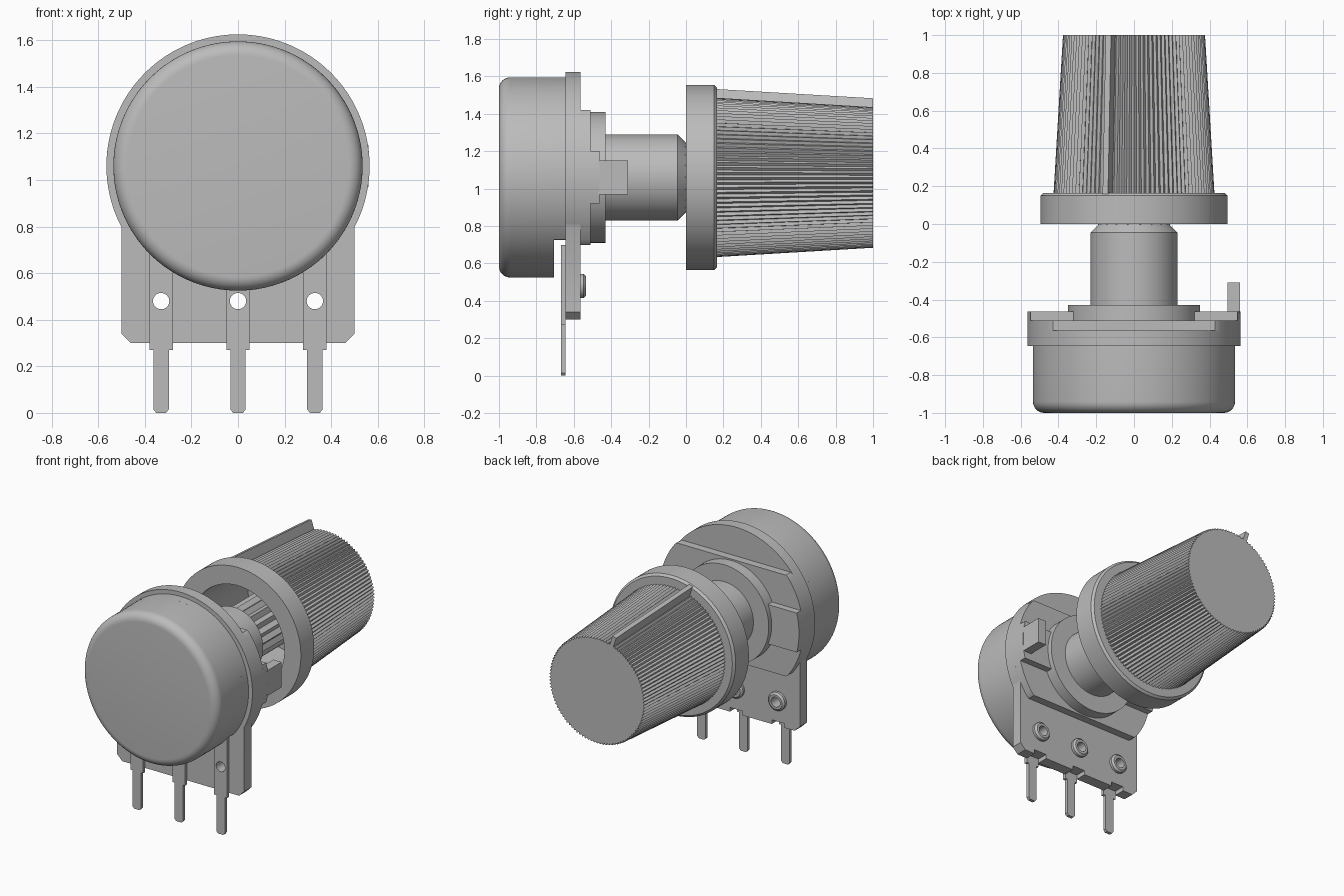
import bpy, bmesh
from math import sin, cos, pi, radians, asin

cube = bpy.data.objects.get("Cube")
if cube:
    bpy.data.objects.remove(cube, do_unlink=True)

AXIS = 1.06          # height of the shaft axis
BODY_R = 0.565       # radius of the mounting flange
PIN_X = (-0.33, 0, 0.33)
HOLE_Z = 0.48

grey = bpy.data.materials.new("plain_grey")
grey.use_nodes = True
grey.diffuse_color = (0.5, 0.5, 0.5, 1)
grey.node_tree.nodes["Principled BSDF"].inputs["Base Color"].default_value = (0.5, 0.5, 0.5, 1)


def finish(name, bm):
    bmesh.ops.remove_doubles(bm, verts=bm.verts, dist=1e-5)
    bmesh.ops.recalc_face_normals(bm, faces=bm.faces)
    mesh = bpy.data.meshes.new(name)
    bm.to_mesh(mesh)
    bm.free()
    mesh.materials.append(grey)
    ob = bpy.data.objects.new(name, mesh)
    bpy.context.collection.objects.link(ob)
    return ob


def lathe(name, profile, seg=96, x=0, z=AXIS, groove=0):
    """Turn (radius, y) points about a y axis; groove sinks every other column."""
    bm = bmesh.new()
    rings = []
    for r, y in profile:
        ring = []
        for i in range(seg):
            a = 2 * pi * i / seg
            rr = max(r - groove * (i % 2), 0)
            ring.append(bm.verts.new((x + rr * cos(a), y, z + rr * sin(a))))
        rings.append(ring)
    for p, q in zip(rings, rings[1:]):
        for i in range(seg):
            j = (i + 1) % seg
            bm.faces.new((p[i], p[j], q[j], q[i]))
    # close ends that sit on the axis with a single flat cap
    for ring, (r, y) in ((rings[0], profile[0]), (rings[-1], profile[-1])):
        if r == 0:
            bmesh.ops.pointmerge(bm, verts=ring, merge_co=(x, y, z))
    return finish(name, bm)


def slab(name, outline, y0, y1):
    """Extrude an (x, z) outline along y."""
    bm = bmesh.new()
    face = bm.faces.new([bm.verts.new((x, y0, z)) for x, z in outline])
    new = bmesh.ops.extrude_face_region(bm, geom=[face])["geom"]
    for v in new:
        if isinstance(v, bmesh.types.BMVert):
            v.co.y = y1
    return finish(name, bm)


def rect(x0, x1, z0, z1):
    return [(x0, z0), (x1, z0), (x1, z1), (x0, z1)]


def arc(r, a0, a1, steps):
    return [(r * cos(a0 + (a1 - a0) * i / steps), AXIS + r * sin(a0 + (a1 - a0) * i / steps))
            for i in range(steps + 1)]


def flat_disk(r, low, high, seg=160):
    """Disk outline with flats cut at two heights."""
    pts = []
    for x, z in arc(r, 0, 2 * pi, seg)[:-1]:
        pts.append((x, min(max(z, low), high)))
    return pts


def drill(ob, x):
    cutter = lathe("hole_cutter", [(0, -0.8), (0.035, -0.8), (0.035, -0.45), (0, -0.45)], 32, x, HOLE_Z)
    cutter.hide_render = True
    mod = ob.modifiers.new("hole", "BOOLEAN")
    mod.operation = "DIFFERENCE"
    mod.solver = "EXACT"
    mod.object = cutter
    bpy.context.view_layer.objects.active = ob
    bpy.ops.object.modifier_apply(modifier=mod.name)
    bpy.data.objects.remove(cutter, do_unlink=True)


# Round can with a soft front rim, and a flat at the rear to clear the pins
rim = [(0.475 + 0.06 * sin(t * pi / 16), -0.94 - 0.06 * cos(t * pi / 16)) for t in range(9)]
lathe("can", [(0, -1)] + rim + [(0.535, -0.705), (0, -0.705)], 128)
slab("can_rear", flat_disk(0.535, 0.725, 2), -0.706, -0.64)

# Mounting flange and terminal board in one outline, notched under each pin
side = asin(-0.263 / BODY_R)
outline = arc(BODY_R, side, pi - side, 120)
outline += [(-0.5, 0.34), (-0.46, 0.3)]
for x in PIN_X:
    outline += [(x - 0.05, 0.3), (x - 0.05, 0.33), (x + 0.05, 0.33), (x + 0.05, 0.3)]
outline += [(0.46, 0.3), (0.5, 0.34)]
board = slab("flange_board", outline, -0.645, -0.565)
for x in PIN_X:
    drill(board, x)

# Stepped cover plate with raised side lugs
slab("cover_plate", flat_disk(BODY_R, 0.7, 1.42), -0.566, -0.51)
lug = asin(0.14 / BODY_R)
for name, s in (("left_lug", 1), ("right_lug", -1)):
    pts = arc(BODY_R, -lug, lug, 12) + [(0.3, AXIS + 0.14), (0.3, AXIS - 0.14)]
    slab(name, [(s * x, z) for x, z in pts], -0.511, -0.463)
slab("locating_tab", rect(0.495, 0.56, 0.97, 1.15), -0.47, -0.31)

# Collar, threaded bushing and splined shaft
lathe("collar", [(0, -0.512), (0.35, -0.512), (0.35, -0.43), (0, -0.43)])
lathe("bushing", [(0, -0.44), (0.23, -0.44), (0.23, -0.045), (0.185, 0), (0, 0)], 64)
spline = 36
lathe("splined_shaft", [(0, -0.01), (0.19, -0.01), (0.19, 0.61), (0, 0.61)], spline, groove=0.025)

# Terminal pins and the rivets behind the board
for name, x in zip(("right", "middle", "left"), PIN_X):
    w, n = 0.05, 0.033
    half = [(n - 0.012, 0), (n, 0.015), (n, 0.27), (w, 0.27), (w, 0.7)]
    pts = [(x + px, z) for px, z in half] + [(x - px, z) for px, z in reversed(half)]
    drill(slab(name + "_pin", pts, -0.667, -0.644), x)
    lathe(name + "_rivet", [(0.035, -0.57), (0.035, -0.535), (0.052, -0.535),
                            (0.065, -0.547), (0.065, -0.57)], 32, x, HOLE_Z)

# Hollow knob skirt and fluted grip
lathe("knob_skirt", [(0, 0.6), (0.34, 0.6), (0.365, 0), (0.495, 0), (0.495, 0.15),
                     (0.48, 0.165), (0.39, 0.165)], 128)
lathe("knob_grip", [(0.426, 0.16), (0.376, 1), (0, 1)], 200, groove=0.013)

# Pointer rib along the grip, turned slightly off the top
s, c = sin(radians(18)), cos(radians(18))
bm = bmesh.new()
sides = []
for t in (-0.015, 0.015):
    sides.append([bm.verts.new((-r * s + t * c, y, AXIS + r * c + t * s))
                  for r, y in ((0.39, 0.16), (0.492, 0.16), (0.44, 1), (0.35, 1))])
a, b = sides
bm.faces.new(a)
bm.faces.new(b)
for i in range(4):
    j = (i + 1) % 4
    bm.faces.new((a[i], a[j], b[j], b[i]))
finish("pointer_rib", bm)

# Smooth the turned surfaces, keep the edges crisp
for ob in bpy.context.collection.objects:
    if ob.type == "MESH":
        ob.select_set(True)
        bpy.context.view_layer.objects.active = ob
bpy.ops.object.shade_smooth_by_angle(angle=radians(28))
